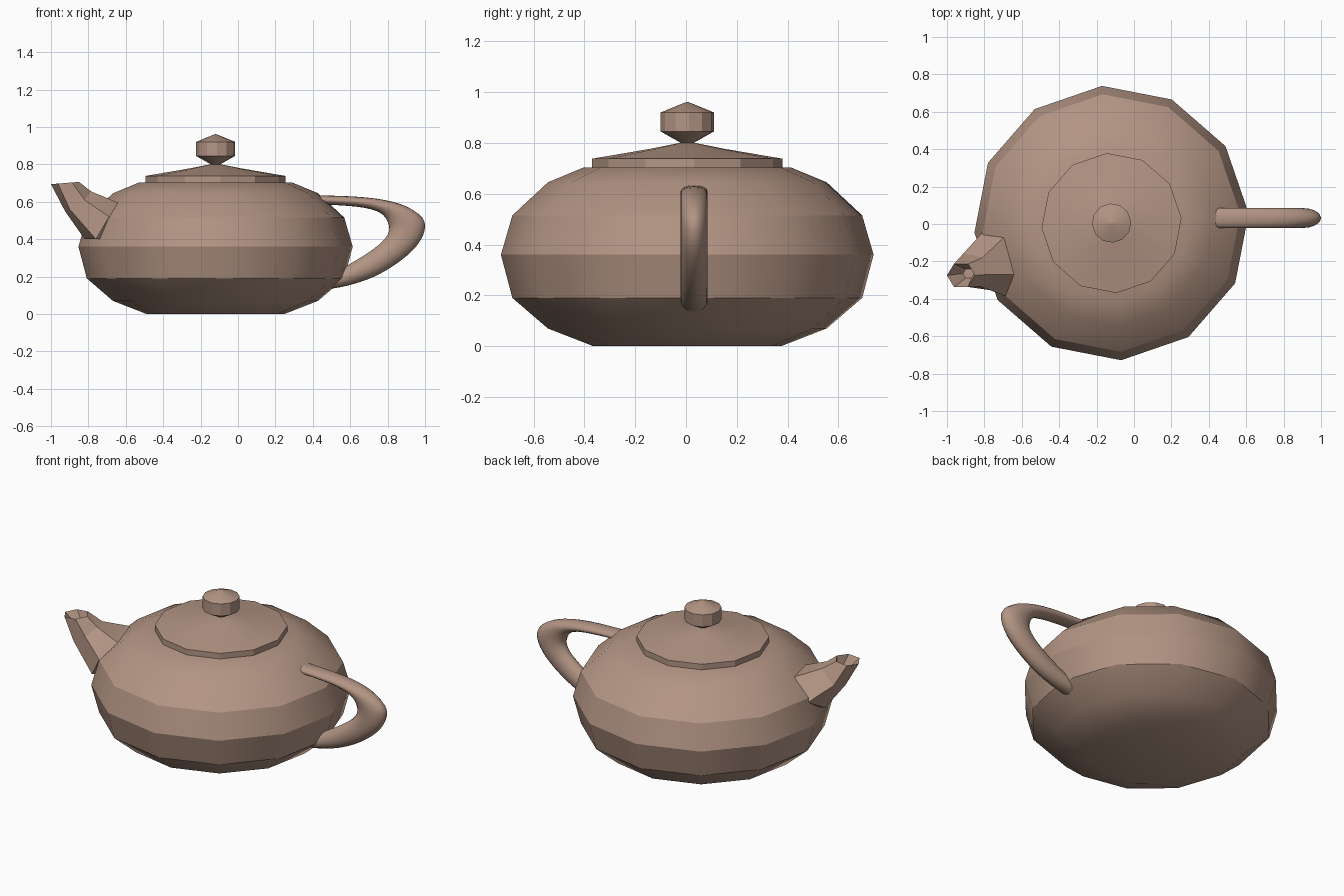
import bpy, bmesh
from math import pi, sin, cos, radians
from mathutils import Vector

cube = bpy.data.objects.get("Cube")
if cube:
    bpy.data.objects.remove(cube, do_unlink=True)

# Single clay colour
CLAY = (0.45, 0.30, 0.23, 1)
clay = bpy.data.materials.new("brown_clay")
clay.use_nodes = True
clay.diffuse_color = CLAY
bsdf = clay.node_tree.nodes["Principled BSDF"]
bsdf.inputs["Base Color"].default_value = CLAY
bsdf.inputs["Roughness"].default_value = 0.8

AXIS = Vector((-0.12, 0.005, 0))   # centre line of body and lid


def loft(name, rings, angle):
    """Skin a list of equal-sized rings, cap both ends and shade by angle."""
    bm = bmesh.new()
    loops = [[bm.verts.new(p) for p in ring] for ring in rings]
    n = len(loops[0])
    for a, b in zip(loops, loops[1:]):
        for i in range(n):
            j = (i + 1) % n
            bm.faces.new((a[i], a[j], b[j], b[i]))
    bm.faces.new(loops[0])
    bm.faces.new(loops[-1])
    bmesh.ops.remove_doubles(bm, verts=bm.verts, dist=0.0005)
    bmesh.ops.recalc_face_normals(bm, faces=bm.faces)
    mesh = bpy.data.meshes.new(name)
    bm.to_mesh(mesh)
    bm.free()
    mesh.materials.append(clay)
    obj = bpy.data.objects.new(name, mesh)
    bpy.context.collection.objects.link(obj)
    bpy.ops.object.select_all(action='DESELECT')
    obj.select_set(True)
    bpy.context.view_layer.objects.active = obj
    bpy.ops.object.shade_smooth_by_angle(angle=radians(angle))
    return obj


def turned(name, profile, angle, sides=12):
    """Turn a radius/height profile around the centre line."""
    turns = [radians(4) + 2 * pi * i / sides for i in range(sides)]
    return loft(name, [[AXIS + Vector((r * cos(t), r * sin(t), z)) for t in turns]
                       for r, z in profile], angle)


# Squat round body
turned("body", [(0.37, 0), (0.55, 0.07), (0.69, 0.19), (0.735, 0.36),
                (0.69, 0.515), (0.55, 0.645), (0.41, 0.703)], 30)

# Lid and its knob
turned("lid", [(0.375, 0.69), (0.375, 0.738), (0.14, 0.778), (0.03, 0.80)], 29)
turned("lid_knob", [(0.06, 0.78), (0.025, 0.80), (0.105, 0.845),
                    (0.105, 0.92), (0.002, 0.962)], 29)

# Spout: six-sided, open at the tip
base = [(-0.64, -0.27, 0.595), (-0.70, -0.075, 0.61), (-0.81, -0.045, 0.49),
        (-0.82, -0.20, 0.40), (-0.76, -0.355, 0.40), (-0.69, -0.385, 0.52)]
middle = [(-0.785, -0.27, 0.655), (-0.81, -0.18, 0.65), (-0.91, -0.155, 0.58),
          (-0.925, -0.25, 0.55), (-0.90, -0.335, 0.56), (-0.82, -0.335, 0.61)]


def tip_ring(centre, size):
    return [Vector(centre) + size * Vector((cos(k * pi / 3), sin(k * pi / 3) * 0.95, cos(k * pi / 3) * 0.08))
            for k in range(6)]


tip = tip_ring((-0.925, -0.275, 0.70), 0.075)
throat = tip_ring((-0.885, -0.265, 0.62), 0.03)
root = [Vector(p).lerp(AXIS + Vector((0, 0, 0.4)), 0.25) for p in base]
loft("spout", [root, base, middle, tip, throat], 20)

# Handle: inner and outer edge points (x, z) of an oval section
edges = [((0.40, 0.588), (0.40, 0.635)), ((0.60, 0.577), (0.62, 0.628)),
         ((0.71, 0.56), (0.78, 0.61)), ((0.775, 0.53), (0.90, 0.575)),
         ((0.805, 0.48), (0.985, 0.515)), ((0.805, 0.435), (0.998, 0.45)),
         ((0.77, 0.385), (0.96, 0.37)), ((0.70, 0.33), (0.87, 0.285)),
         ((0.62, 0.28), (0.74, 0.205)), ((0.54, 0.235), (0.60, 0.155)),
         ((0.45, 0.20), (0.47, 0.13))]


def smooth_path(points, steps=3):
    """Catmull-Rom curve through the points."""
    pts = [Vector(p) for p in points]
    pts = [pts[0] * 2 - pts[1]] + pts + [pts[-1] * 2 - pts[-2]]
    out = []
    for a, b, c, d in zip(pts, pts[1:], pts[2:], pts[3:]):
        for s in range(steps):
            t = s / steps
            out.append(b + (c - a) * t / 2 + (2 * a - 5 * b + 4 * c - d) * t * t / 2
                       + (3 * b - a - 3 * c + d) * t ** 3 / 2)
    return out + [pts[-2]]


rings = []
for inner, outer in zip(smooth_path([e[0] for e in edges]), smooth_path([e[1] for e in edges])):
    mid, half = (inner + outer) / 2, (outer - inner) / 2
    ring = []
    for i in range(16):
        t = 2 * pi * i / 16
        p = mid + half * cos(t)
        ring.append((p.x, 0.032 + 0.053 * sin(t), p.y))
    rings.append(ring)
loft("handle", rings, 50)
